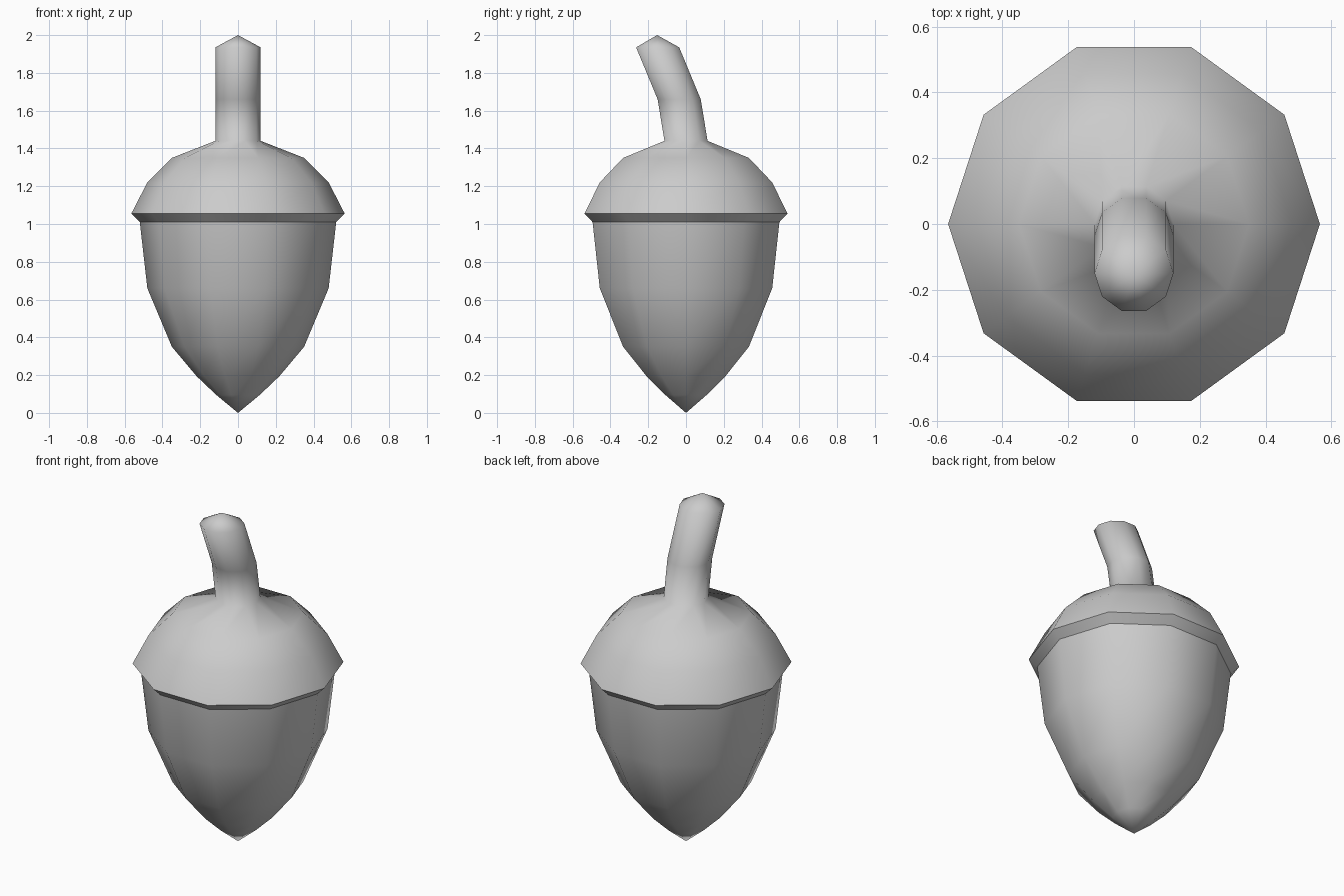
import bpy, bmesh, math

if "Cube" in bpy.data.objects:
    bpy.data.objects.remove(bpy.data.objects["Cube"])

SIDES = 10


def lathe(name, rings, sharp_ring=None):
    """Loft ten-sided level rings (radius, y offset, z); zero radius makes a tip."""
    bm = bmesh.new()
    loops = []
    for r, y, z in rings:
        if r == 0:
            loops.append([bm.verts.new((0, y, z))])
        else:
            loops.append([bm.verts.new((r * math.cos(math.tau * i / SIDES),
                                        y + r * math.sin(math.tau * i / SIDES), z))
                          for i in range(SIDES)])
    for a, b in zip(loops, loops[1:]):
        for i in range(SIDES):
            j = (i + 1) % SIDES
            if len(a) == 1:
                bm.faces.new((a[0], b[j], b[i]))
            elif len(b) == 1:
                bm.faces.new((a[i], a[j], b[0]))
            else:
                bm.faces.new((a[i], a[j], b[j], b[i]))
    for f in bm.faces:
        f.smooth = True
    if sharp_ring is not None:
        ring = loops[sharp_ring]
        for i in range(SIDES):
            bm.edges.get((ring[i], ring[(i + 1) % SIDES])).smooth = False
    mesh = bpy.data.meshes.new(name)
    bm.to_mesh(mesh)
    bm.free()
    obj = bpy.data.objects.new(name, mesh)
    bpy.context.collection.objects.link(obj)
    return obj


# nut body, pointed at the bottom
lathe("nut", [(0, 0, 0), (0.115, 0, 0.095), (0.22, 0, 0.195), (0.35, 0, 0.35),
              (0.48, 0, 0.66), (0.52, 0, 1.01)])

# cap with a crisp rim, flowing into the bent stem
lathe("cap_and_stem", [(0.52, 0, 1.01), (0.565, 0, 1.055), (0.48, 0, 1.22),
                       (0.35, 0, 1.35), (0.12, 0, 1.44), (0.12, -0.036, 1.66),
                       (0.12, -0.15, 1.935), (0, -0.153, 2.0)], sharp_ring=1)
